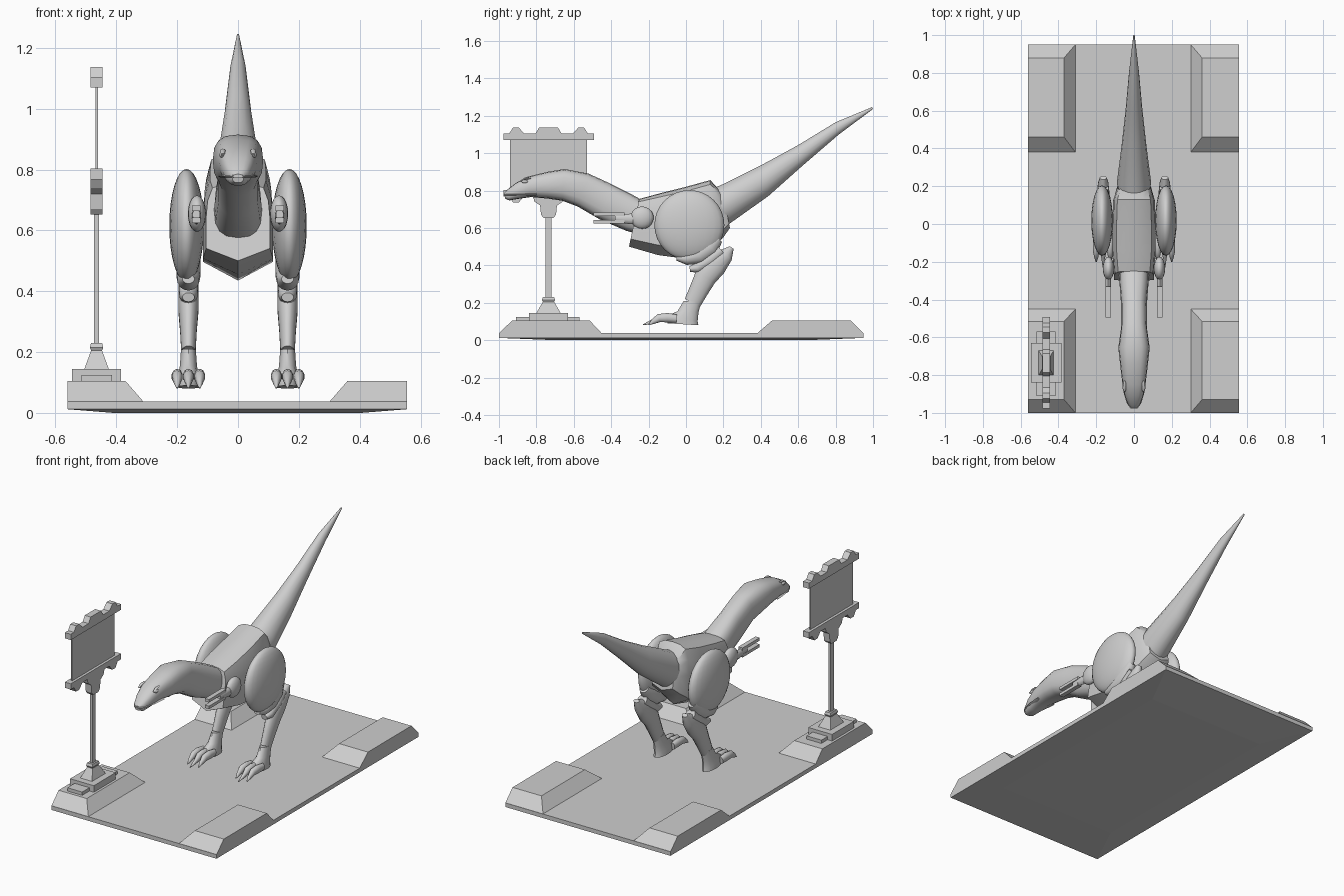
import bpy, bmesh, math
from mathutils import Vector

if "Cube" in bpy.data.objects:
    bpy.data.objects.remove(bpy.data.objects["Cube"])

grey = bpy.data.materials.new("stone_grey")
grey.diffuse_color = (0.62, 0.62, 0.62, 1)
grey.use_nodes = True
grey.node_tree.nodes["Principled BSDF"].inputs["Base Color"].default_value = grey.diffuse_color


def finish(name, bm, smooth=None):
    bmesh.ops.remove_doubles(bm, verts=bm.verts, dist=1e-5)
    bmesh.ops.recalc_face_normals(bm, faces=bm.faces)
    me = bpy.data.meshes.new(name)
    bm.to_mesh(me)
    bm.free()
    ob = bpy.data.objects.new(name, me)
    bpy.context.collection.objects.link(ob)
    me.materials.append(grey)
    if smooth:
        bpy.ops.object.select_all(action='DESELECT')
        ob.select_set(True)
        bpy.context.view_layer.objects.active = ob
        bpy.ops.object.shade_smooth_by_angle(angle=math.radians(smooth))
    return ob


def skin(name, rings, smooth=None):
    """Closed skin over rings of equal point count."""
    bm = bmesh.new()
    vs = [[bm.verts.new(p) for p in r] for r in rings]
    for a, b in zip(vs, vs[1:]):
        for i in range(len(a)):
            j = (i + 1) % len(a)
            bm.faces.new((a[i], a[j], b[j], b[i]))
    bm.faces.new(vs[0])
    bm.faces.new(vs[-1])
    return finish(name, bm, smooth)


def rect(x0, x1, y0, y1, z):
    return [(x0, y0, z), (x1, y0, z), (x1, y1, z), (x0, y1, z)]


def frustum(name, *levels):
    return skin(name, [rect(*l) for l in levels])


def box(name, x0, x1, y0, y1, z0, z1):
    return frustum(name, (x0, x1, y0, y1, z0), (x0, x1, y0, y1, z1))


def plate(name, x0, x1, outline):
    return skin(name, [[(x, y, z) for y, z in outline] for x in (x0, x1)])


def oval(n=16, power=1.0):
    f = lambda v: math.copysign(abs(v) ** power, v)
    return [(f(math.sin(math.tau * i / n)), f(math.cos(math.tau * i / n))) for i in range(n)]


def loft(name, sections, profile, x0=0, smooth=40):
    """Each section: top (y, z), bottom (y, z), half width."""
    rings = []
    for yt, zt, yb, zb, w in sections:
        rings.append([(x0 + u * w, (yt + yb) / 2 + v * (yt - yb) / 2,
                       (zt + zb) / 2 + v * (zt - zb) / 2) for u, v in profile])
    return skin(name, rings, smooth)


def tube(name, points, x0=0, smooth=50, n=14):
    """Each point: y, z, radius in the side plane, half width."""
    secs = []
    for i, (y, z, r, w) in enumerate(points):
        a, b = points[max(i - 1, 0)], points[min(i + 1, len(points) - 1)]
        d = Vector((b[0] - a[0], b[1] - a[1])).normalized()
        secs.append((y - d.y * r, z + d.x * r, y + d.y * r, z - d.x * r, w))
    return loft(name, secs, oval(n), x0, smooth)


def ellipsoid(name, c, r, seg=20, rings=12):
    bm = bmesh.new()
    bmesh.ops.create_uvsphere(bm, u_segments=seg, v_segments=rings, radius=1)
    for v in bm.verts:
        v.co = Vector((c[0] + v.co.x * r[0], c[1] + v.co.y * r[1], c[2] + v.co.z * r[2]))
    return finish(name, bm, 50)


# Base slab and corner ramps
L, R, F, B = -0.56, 0.555, -1.0, 0.95
frustum("base_slab", (L + .15, R - .15, F + .3, B - .3, 0), (L, R, F, B, .012), (L, R, F, B, .037))
for side, xo, xi, xt in (("left", L, -.31, -.37), ("right", R, .30, .36)):
    for end, y0, y1, t0, t1 in (("front", F, -.45, -.93, -.515), ("back", .38, B, .46, .88)):
        frustum(f"{end}_{side}_ramp", (xo, xi, y0, y1, .036), (xo, xt, t0, t1, .105))

# Sign post
px, py = -.465, -.735
box("sign_step_long", px - .05, px + .05, py - .175, py + .165, .1, .125)
box("sign_step_wide", px - .08, px + .08, py - .105, py + .105, .1, .145)
frustum("sign_foot", (px - .04, px + .04, py - .065, py + .065, .145),
        (px - .018, px + .018, py - .03, py + .03, .205),
        (px - .022, px + .022, py - .035, py + .035, .215),
        (px - .018, px + .018, py - .03, py + .03, .23))
box("sign_pole", px - .008, px + .008, py - .015, py + .015, .22, .67)
plate("sign_bracket", px - .02, px + .02,
      [(py + s * y, z) for s, pts in ((1, [(.025, .652), (.04, .67), (.045, .72), (.075, .74), (.085, .775)]),
                                      (-1, [(.085, .775), (.075, .74), (.045, .72), (.04, .67), (.025, .652)]))
       for y, z in pts])
box("sign_board", px - .004, px + .004, py - .205, py + .205, .78, 1.08)
half = [(.242, 0), (.242, .035), (.21, .035), (.19, .067), (.16, .067), (.13, .035), (.07, .035), (.05, .067)]
trim = half + [(-y, z) for y, z in reversed(half)]
plate("sign_top_trim", px - .02, px + .02, [(py + y, 1.07 + z) for y, z in trim])
plate("sign_bottom_trim", px - .02, px + .02, [(py + y, .803 - z) for y, z in trim])

# Torso with keeled belly
hp = [(0, 1), (.45, .98), (.8, .88), (.95, .55), (1, .1), (1, -.68)]
torso = hp + [(0, -1)] + [(-u, v) for u, v in reversed(hp[1:])]
loft("torso", [(-.25, .755, -.305, .50, .105), (-.14, .785, -.15, .455, .115), (0, .82, 0, .435, .115),
               (.13, .856, .12, .47, .11), (.18, .80, .20, .55, .09), (.205, .75, .235, .60, .07)], torso, smooth=35)

# Tail
loft("tail", [(.12, .80, .20, .60, .085), (.20, .835, .25, .635, .09), (.42, .945, .44, .77, .064),
              (.60, 1.043, .62, .93, .044), (.80, 1.165, .815, 1.098, .026), (.995, 1.246, 1.0, 1.236, .004)],
     oval(16), smooth=50)

# Neck and head
loft("neck_and_head", [(-.22, .74, -.25, .565, .08), (-.30, .785, -.32, .585, .077), (-.40, .835, -.46, .645, .068),
                       (-.52, .89, -.58, .715, .068), (-.65, .915, -.66, .745, .083), (-.74, .90, -.74, .757, .074),
                       (-.85, .873, -.83, .765, .062), (-.91, .84, -.90, .755, .05), (-.955, .805, -.945, .747, .034),
                       (-.972, .785, -.967, .757, .018)], oval(16, .75), smooth=45)
loft("lip", [(-.80, .785, -.80, .772, .066), (-.89, .785, -.89, .772, .056), (-.95, .783, -.95, .772, .038),
             (-.976, .782, -.976, .774, .018)], oval(12, .7))

for s, side in ((1, "right"), (-1, "left")):
    # Eye and brow
    ellipsoid(f"{side}_eye", (s * .054, -.862, .848), (.008, .018, .009), 10, 6)
    tube(f"{side}_brow", [(-.885, .85, .003, .006), (-.86, .863, .006, .009), (-.83, .866, .003, .005)], s * .05, n=8)
    # Thigh
    ellipsoid(f"{side}_thigh", (s * .169, .018, .615), (.057, .187, .187), 24, 16)
    # Knee, shank and foot
    lx = s * .163
    tube(f"{side}_knee", [(-.05, .44, .015, .02), (0, .435, .033, .036), (.07, .455, .05, .04),
                          (.13, .50, .052, .04), (.17, .545, .03, .028)], lx)
    tube(f"{side}_shank", [(.245, .495, .012, .018), (.215, .455, .04, .028), (.155, .40, .064, .034),
                           (.105, .34, .06, .034), (.07, .27, .052, .028), (.035, .20, .046, .024)], lx)
    tube(f"{side}_calf", [(.02, .38, .015, .02), (.06, .385, .028, .03), (.13, .43, .035, .034),
                          (.19, .48, .03, .03)], lx)
    loft(f"{side}_foot", [(-.012, .21, .082, .205, .025), (-.045, .155, .067, .15, .029),
                          (-.09, .135, .062, .10, .036), (-.10, .09, .066, .08, .038)], oval(14), lx)
    # Toes with claws
    for k, (dx, tip) in enumerate(((-.037, -.20), (0, -.23), (.037, -.20))):
        toe = tube(f"{side}_toe_{k + 1}", [(-.05, .115, .022, .015), (-.10, .12, .025, .019), (-.145, .118, .022, .018),
                                           (-.175, .10, .014, .011), (tip, .082, .002, .003)], lx + dx, n=10)
    # Shoulder, arm and fingers
    ellipsoid(f"{side}_shoulder", (s * .135, -.235, .655), (.03, .062, .06), 16, 10)
    tube(f"{side}_forearm", [(-.21, .65, .03, .014), (-.30, .648, .028, .016), (-.38, .652, .018, .013)], s * .137, n=10)
    box(f"{side}_upper_finger", s * .137 - .014, s * .137 + .014, -.495, -.33, .664, .682)
    box(f"{side}_lower_finger", s * .137 - .014, s * .137 + .014, -.495, -.33, .624, .642)
